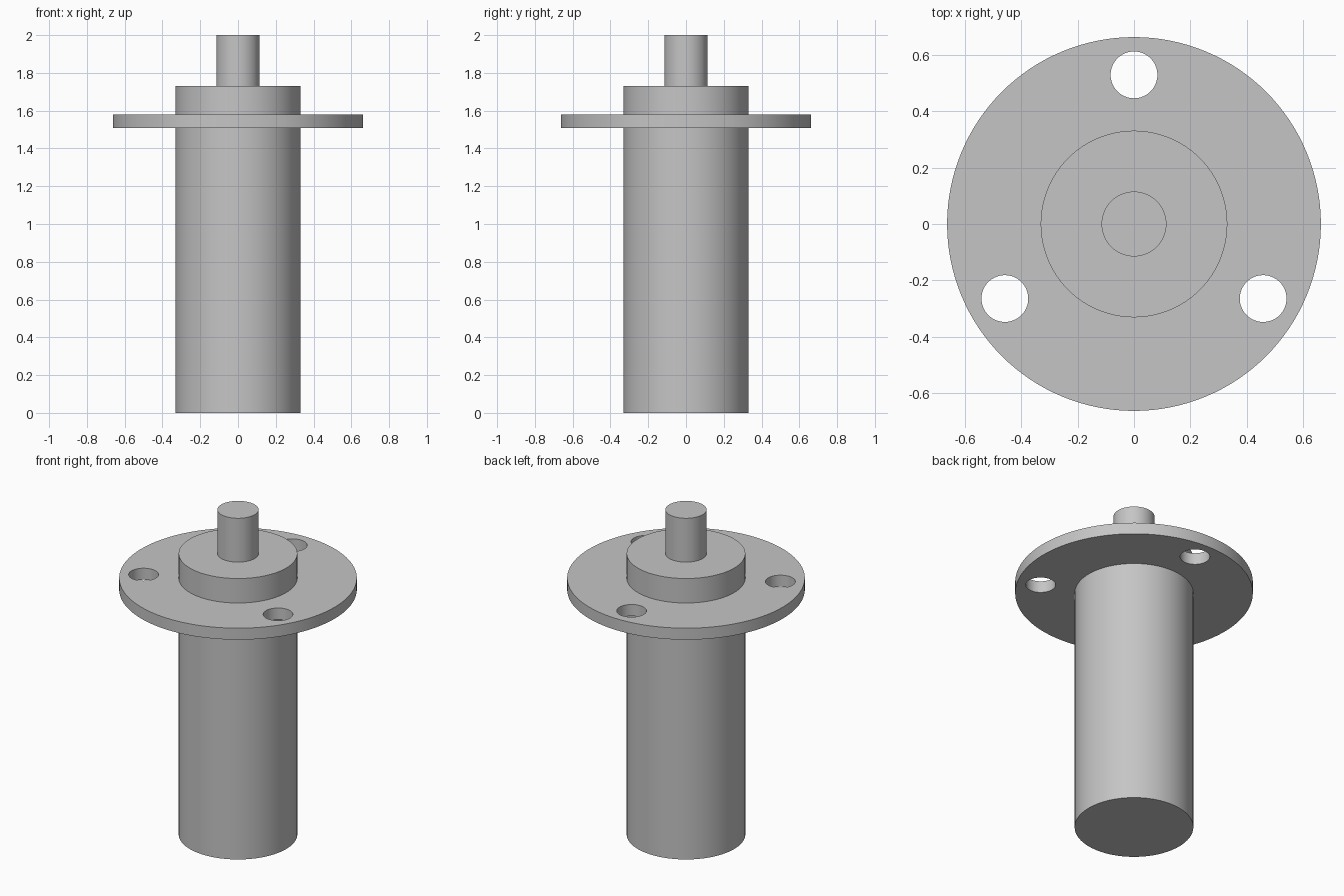
import bpy
import math

if "Cube" in bpy.data.objects:
    bpy.data.objects.remove(bpy.data.objects["Cube"])

SEGMENTS = 128

grey = bpy.data.materials.new("light_grey")
grey.diffuse_color = (0.56, 0.56, 0.56, 1.0)
grey.use_nodes = True
grey.node_tree.nodes["Principled BSDF"].inputs["Base Color"].default_value = grey.diffuse_color


def cylinder(name, radius, z0, z1, x=0.0, y=0.0, segments=SEGMENTS):
    bpy.ops.mesh.primitive_cylinder_add(
        vertices=segments, radius=radius, depth=z1 - z0,
        location=(x, y, (z0 + z1) / 2))
    obj = bpy.context.object
    obj.name = name
    obj.data.materials.append(grey)
    return obj


def smooth(obj):
    bpy.ops.object.select_all(action='DESELECT')
    obj.select_set(True)
    bpy.context.view_layer.objects.active = obj
    bpy.ops.object.shade_smooth_by_angle(angle=math.radians(30))


# Main barrel and the thin shaft on top
body = cylinder("body", 0.331, 0.0, 1.73)
shaft = cylinder("shaft", 0.115, 1.73, 2.0)

# Round mounting flange
flange = cylinder("flange", 0.663, 1.508, 1.579)

# Three bolt holes, evenly spaced, cut through the flange
for i in range(3):
    a = math.radians(90 + 120 * i)
    cutter = cylinder("hole_cutter", 0.083, 1.4, 1.7,
                      0.529 * math.cos(a), 0.529 * math.sin(a), 64)
    cutter.hide_render = True
    cut = flange.modifiers.new("bolt_hole", 'BOOLEAN')
    cut.operation = 'DIFFERENCE'
    cut.solver = 'EXACT'
    cut.object = cutter
    bpy.context.view_layer.objects.active = flange
    bpy.ops.object.modifier_apply(modifier=cut.name)
    bpy.data.objects.remove(cutter)

for part in (body, shaft, flange):
    smooth(part)
